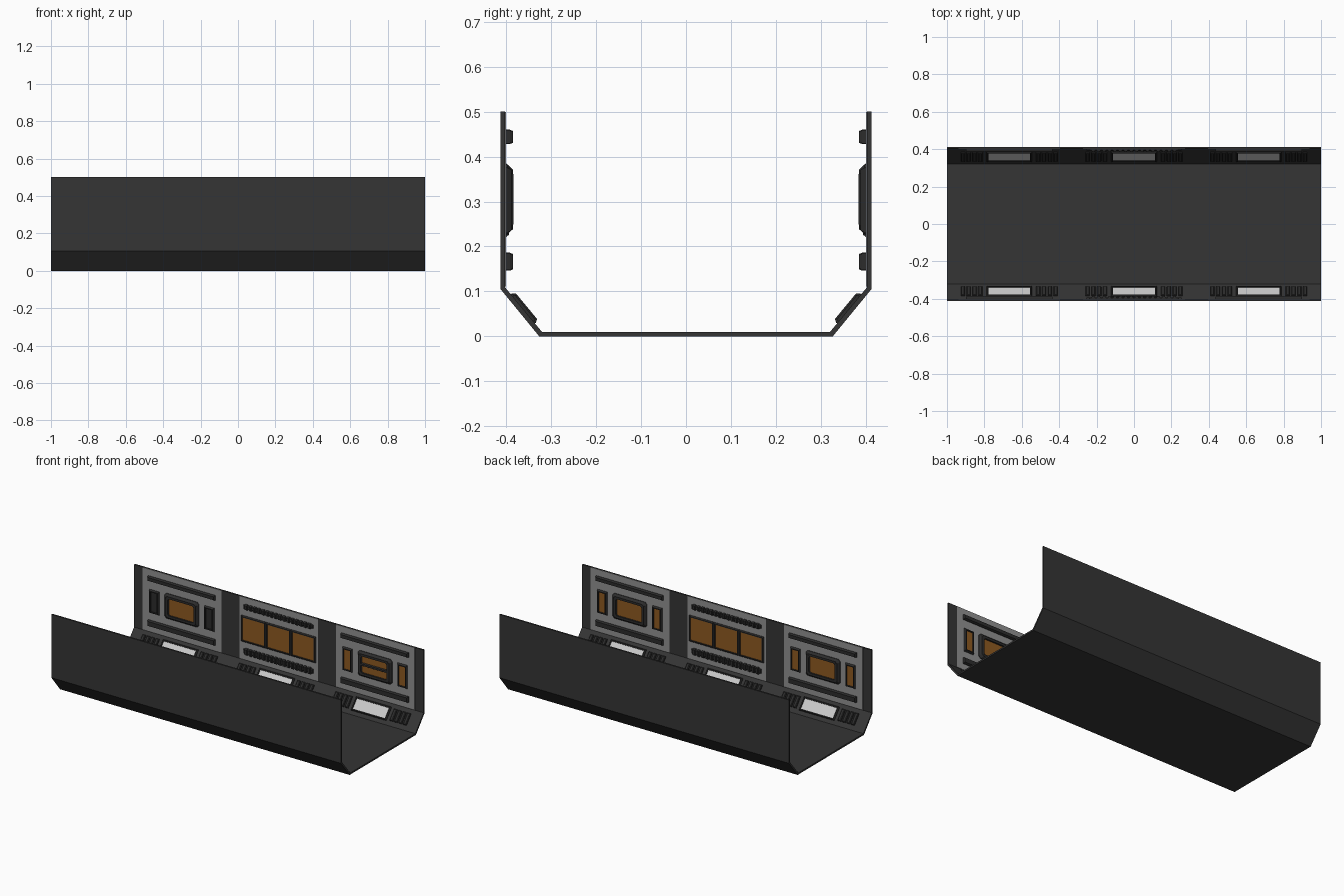
import bpy, bmesh
from mathutils import Vector

if "Cube" in bpy.data.objects:
    bpy.data.objects.remove(bpy.data.objects["Cube"])

COLORS = {"dark": (0.035, 0.035, 0.035, 1), "panel": (0.28, 0.28, 0.28, 1),
          "orange": (0.27, 0.10, 0.015, 1), "light": (0.8, 0.8, 0.8, 1),
          "frame": (0.025, 0.025, 0.025, 1)}
MATS = {}
for key, col in COLORS.items():
    MATS[key] = bpy.data.materials.new(key)
    MATS[key].diffuse_color = col

parts = {}  # name -> (bmesh, material key)


def get(name, mat):
    return parts.setdefault(name, (bmesh.new(), mat))[0]


# Surface mappings: u along x, v up the surface, w inward
def wall(s):
    return lambda u, v, w: Vector((u, s * (0.403 - w), v))


A, B = Vector((0.321, 0.010)), Vector((0.403, 0.109))
D = (B - A).normalized()
N = Vector((-D.y, D.x))


def slope(s):
    def f(u, v, w):
        p = A + D * v + N * w
        return Vector((u, s * p.x, p.y))
    return f


def loft(name, mat, f, cu, cv, loops, cut=0.0):
    """Stack of rectangles (half width, half height, depth), corners optionally cut."""
    bm = get(name, mat)
    rings = []
    for hw, hh, w in loops:
        if cut:
            a, b = hw - cut, hh - cut
            pts = [(a, -hh), (hw, -b), (hw, b), (a, hh), (-a, hh), (-hw, b), (-hw, -b), (-a, -hh)]
        else:
            pts = [(hw, -hh), (hw, hh), (-hw, hh), (-hw, -hh)]
        rings.append([bm.verts.new(f(cu + x, cv + y, w)) for x, y in pts])
    for r, q in zip(rings, rings[1:]):
        for i in range(len(r)):
            j = (i + 1) % len(r)
            bm.faces.new((r[i], r[j], q[j], q[i]))
    bm.faces.new(rings[0][::-1])
    bm.faces.new(rings[-1])


def block(name, mat, f, cu, cv, hw, hh, depth, inset=0.004, base=0.0):
    loft(name, mat, f, cu, cv, [(hw, hh, base), (hw, hh, base + (depth - base) * 0.6),
                                (hw - inset, hh - inset, depth)])


def window(name, f, cu, cv, hw, hh, rim, depth, glass, cut=0.0):
    """Raised bevelled frame with a recessed pane."""
    b = min(0.012, rim * 0.5)
    iw, ih = hw - rim, hh - rim
    loft(name, "frame", f, cu, cv, [(hw, hh, 0), (hw, hh, depth * 0.3), (hw - b, hh - b, depth),
                                    (iw, ih, depth), (iw, ih, depth * 0.4)], cut)
    loft(glass + "_panes", glass, f, cu, cv, [(iw, ih, depth * 0.4), (iw, ih, depth * 0.45)])


# Channel shell: floor, sloped sides and walls
bm = get("corridor_shell", "dark")
half_out = [(0.413, 0.5), (0.413, 0.105), (0.327, 0)]
half_in = [(0.403, 0.5), (0.403, 0.109), (0.321, 0.01)]
outer = half_out + [(-y, z) for y, z in half_out[::-1]]
inner = half_in + [(-y, z) for y, z in half_in[::-1]]
ends = [[[bm.verts.new((x, y, z)) for y, z in line] for line in (outer, inner)] for x in (-1, 1)]
(o0, i0), (o1, i1) = ends
for k in range(5):
    for a, b in ((o0, o1), (i0, i1), (o0, i0), (o1, i1)):
        bm.faces.new((a[k], a[k + 1], b[k + 1], b[k]))
for k in (0, 5):
    bm.faces.new((o0[k], o1[k], i1[k], i0[k]))

for s in (1, -1):
    f, g = wall(s), slope(s)
    for n in (-1, 0, 1):
        cx = n * 0.667
        # Grey backing panel
        loft("wall_panels", "panel", f, cx, 0.305, [(0.272, 0.194, -0.002), (0.272, 0.194, 0.002)])
        # Upper and lower rails, the middle bay has ribbed ones
        for cz, hh in ((0.444, 0.016), (0.166, 0.02)):
            if n:
                block("rails", "frame", f, cx, cz, 0.232, hh * 0.9, 0.018)
            else:
                block("rails", "frame", f, cx, cz, 0.24, hh * 0.7, 0.011)
                for i in range(16):
                    block("rail_ribs", "frame", f, cx - 0.218 + i * 0.029, cz, 0.009, hh, 0.018, 0.003)
        # Window groups
        if n == 0:
            for k in (-1, 0, 1):
                window("triple_window_frame", f, cx + k * 0.172, 0.303, 0.086, 0.082, 0.011, 0.009, "orange")
        else:
            window("centre_window_frame", f, cx, 0.305, 0.118, 0.078, 0.034 if s * n > 2 else 0.026,
                   0.018, "orange", 0.012)
            for k in (-1, 1):
                block("frame_clamps", "frame", f, cx + k * 0.098, 0.305, 0.012, 0.06, 0.0185, 0.004)
            if s == 1 and n == 1:
                block("window_bar", "frame", f, cx, 0.305, 0.094, 0.009, 0.018, 0.003, 0.006)
            plain = s == 1 and n == -1
            for k in (-1, 1):
                window("side_window_frames", f, cx + k * 0.19, 0.303, 0.034, 0.073, 0.011, 0.014,
                       "frame" if plain else "orange")
        # Light strip and vent slats on the sloped side
        window("light_frames", g, cx, 0.066, 0.122, 0.042, 0.010, 0.010, "light")
        for k in (-1, 1):
            for i in range(4):
                block("vent_slats", "frame", g, cx + k * (0.155 + i * 0.031), 0.066, 0.011, 0.036, 0.010)

# Turn every part into an object
for name, (bm, mat) in parts.items():
    bmesh.ops.recalc_face_normals(bm, faces=bm.faces)
    me = bpy.data.meshes.new(name)
    bm.to_mesh(me)
    bm.free()
    me.materials.append(MATS[mat])
    bpy.context.collection.objects.link(bpy.data.objects.new(name, me))

for m in bpy.data.materials:
    if m.users and not m.is_grease_pencil:
        m.use_nodes = True
        m.node_tree.nodes["Principled BSDF"].inputs["Base Color"].default_value = m.diffuse_color
